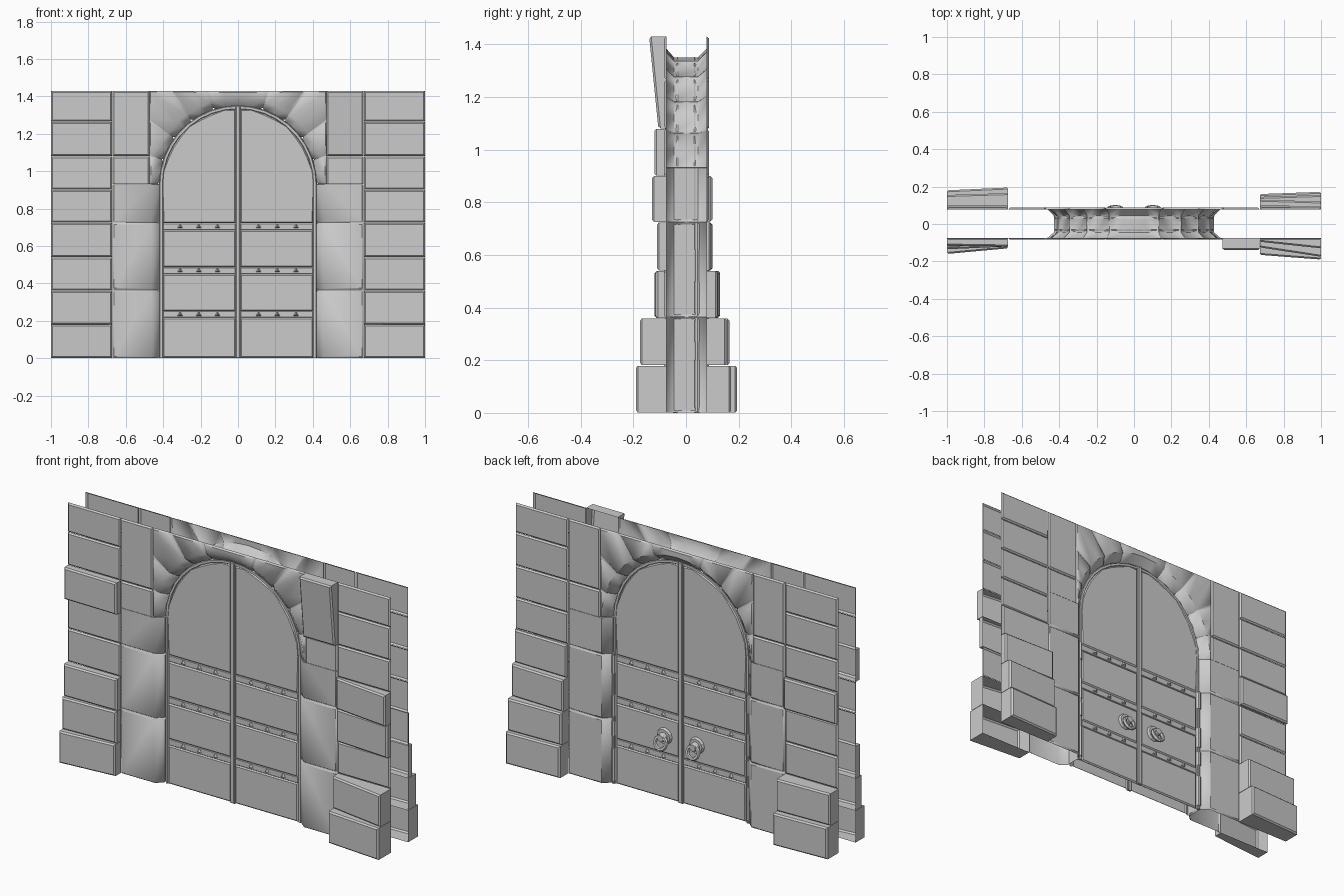
import bpy, bmesh
from math import sin, cos, radians, pi
from mathutils import Matrix

if "Cube" in bpy.data.objects:
    bpy.data.objects.remove(bpy.data.objects["Cube"])

H, SPRING, FRONT, BACK = 1.43, 0.93, -0.074, 0.078


def finish(name, bm, mirror=False):
    bmesh.ops.recalc_face_normals(bm, faces=bm.faces)
    me = bpy.data.meshes.new(name)
    bm.to_mesh(me)
    bm.free()
    ob = bpy.data.objects.new(name, me)
    bpy.context.collection.objects.link(ob)
    if mirror:
        ob.modifiers.new("Mirror", 'MIRROR')
    return ob


def prism(bm, pts, y0, ys, bevel=0.008, plain_below=-1):
    """Open-backed x,z outline from y0 to a face with its own y per corner, rim bevelled."""
    a = [bm.verts.new((x, y0, z)) for x, z in pts]
    b = [bm.verts.new((p[0], y, p[1])) for p, y in zip(pts, ys)]
    n = len(pts)
    for i in range(n):
        bm.faces.new((a[i], a[(i + 1) % n], b[(i + 1) % n], b[i]))
    cap = bm.faces.new(b)
    edges = [e for e in cap.edges if max(v.co.z for v in e.verts) > plain_below]
    bmesh.ops.bevel(bm, geom=edges, offset=bevel, segments=1, affect='EDGES')


def rect(x0, x1, z0, z1, g=0.001):
    return [(x0 + g, z0 + g), (x1 - g, z0 + g), (x1 - g, z1 - g), (x0 + g, z1 - g)]


# Outer quoin columns: face depth at the inner and outer edge for each row
ROWS = [0, .18, .36, .54, .725, .90, 1.08, 1.265, H]
FLAT_F, FLAT_B = (-.083, -.083), (.087, .087)
QUOINS = {
    ("front", 1): {0: (-.165, -.19), 1: (-.125, -.175), 3: (-.09, -.11), 4: (-.095, -.13)},
    ("front", -1): {0: (-.13, -.16), 1: (-.12, -.135), 2: (-.115, -.12), 5: (-.12, -.115)},
    ("back", 1): {0: (.16, .172), 1: (.145, .155), 2: (.13, .12), 3: (.1, .095)},
    ("back", -1): {0: (.195, .18), 1: (.165, .155), 4: (.1, .1)},
}
for (side, sx), deep in QUOINS.items():
    y0, flat = (FRONT, FLAT_F) if side == "front" else (BACK, FLAT_B)
    bm = bmesh.new()
    for i in range(8):
        yi, yo = deep.get(i, flat)
        pts = [(sx * x, z) for x, z in rect(.672, 1.001, ROWS[i], ROWS[i + 1])]
        prism(bm, pts, y0, (yi, yo, yo, yi))
    finish(f"{side}_{'right' if sx > 0 else 'left'}_quoins", bm)

# Upper blocks beside the arch; the front right one leans out
bm = bmesh.new()
for sx in (1, -1):
    for y0, y in ((FRONT, -.083), (BACK, .087)):
        pts = [(sx * x, z) for x, z in rect(.473, .672, SPRING, 1.08)]
        prism(bm, pts, y0, [y] * 4, plain_below=SPRING + .01)
        pts = [(sx * x, z) for x, z in rect(.473, .672, 1.08, H)]
        tilted = sx > 0 and y < 0
        prism(bm, pts, y0, (-.105, -.105, -.14, -.14) if tilted else [y] * 4)
finish("spandrel_blocks", bm)


# Jamb and arch: one stepped section swept up the jamb and round the arch
def section(t, arch, sunk):
    if arch:
        a = radians(t)
        d, base = (cos(a), sin(a)), SPRING
        out = min(.475 / max(cos(a), 1e-4), .5 / max(sin(a), 1e-4))
    else:
        d, base, out = (1, 0), t, .672
    s = .008 if sunk else 0
    prof = [(out - .001, FRONT), (out - .009, -.083 + s), (.463, -.083 + s), (.42 + s, -.045),
            (.42 + s, .045), (.463, .087 - s), (out - .009, .087 - s), (out - .001, BACK)]
    return [(r * d[0], y, base + r * d[1]) for r, y in prof]


def stone_stops(stops, cut, wide, plain_end=False):
    lo, hi = stops[0], stops[-1]
    res = [(lo + cut, True), (lo + wide, False)] + [(m, False) for m in stops[1:-1]]
    return res + ([(hi, False)] if plain_end else [(hi - wide, False), (hi - cut, True)])


secs = []
for z0, z1 in ((0, .365), (.365, .725), (.725, SPRING)):
    secs += [section(t, False, s) for t, s in stone_stops([z0, z1], .001, .009, z1 == SPRING)]
arch_start = len(secs)
for stops in ([0, 9, 18], [18, 27, 36], [36, 46.4, 54], [54, 63, 72], [72, 81, 90]):
    secs += [section(t, True, s) for t, s in stone_stops(stops, .2, 1.3, stops[-1] == 90)]
bm = bmesh.new()
rows = [[bm.verts.new(p) for p in s] for s in secs]
for k, (a, b) in enumerate(zip(rows, rows[1:])):
    # the wide jamb flange stops at the springing line
    for i in range(2, 5) if k == arch_start - 1 else range(7):
        bm.faces.new((a[i], a[i + 1], b[i + 1], b[i]))
surround = finish("arch_surround", bm, True)
bpy.context.view_layer.objects.active = surround
surround.select_set(True)
bpy.ops.object.shade_smooth_by_angle(angle=radians(44))


# Door: a panelled skin on the front and one on the back
def arc(r, n=9):
    return [(r * cos(pi / 2 * i / n), SPRING + r * sin(pi / 2 * i / n)) for i in range(n + 1)]


def arched(x0, r, z0):
    top = SPRING + (r * r - x0 * x0) ** .5
    return [(x0, z0), (r, z0)] + [p for p in arc(r) if p[0] > x0 + .02] + [(x0, top)]


for name, s in (("front", -1), ("back", 1)):
    # frame round the leaf edge
    bm = bmesh.new()
    loops = []
    for r, y in ((.423, .03), (.417, .044), (.405, .044), (.398, .034)):
        loops.append([bm.verts.new((x, s * y, z)) for x, z in [(r, 0)] + arc(r)])
    for a, b in zip(loops, loops[1:]):
        for i in range(len(a) - 1):
            bm.faces.new((a[i], a[i + 1], b[i + 1], b[i]))
    finish(name + "_door_frame", bm, True)

    # panels
    bm = bmesh.new()
    for z0, z1 in ((.001, .217), (.252, .45), (.487, .685)):
        prism(bm, rect(.012, .402, z0, z1, 0), s * .036, [s * .045] * 4, .007)
    top = arched(.012, .402, .722)
    prism(bm, top, s * .036, [s * .045] * len(top), .007)
    finish(name + "_door_panels", bm, True)

    # centre strip
    bm = bmesh.new()
    prism(bm, rect(-.013, .013, 0, 1.35, 0), s * .036, [s * .052] * 4, .004)
    finish(name + "_door_centre_strip", bm)

    # straps with three-sided studs
    bm = bmesh.new()
    for z in (.2345, .4685, .7035):
        prism(bm, rect(.012, .402, z - .018, z + .018, 0), s * .036, [s * .042] * 4, .003)
        for x in (.11, .21, .31):
            m = (Matrix.Translation((x, s * .048, z)) @ Matrix.Rotation(-s * pi / 2, 4, 'X')
                 @ Matrix.Rotation(pi if s > 0 else 0, 4, 'Z'))
            bmesh.ops.create_cone(bm, cap_ends=True, segments=3, radius1=.017, radius2=.004,
                                  depth=.014, matrix=m)
    finish(name + "_door_straps", bm, True)

# Hinge pins with thicker knuckles
bm = bmesh.new()
for z0, z1, r in ((0, .73, .009), (.02, .2, .013), (.27, .35, .013), (.38, .5, .013), (.62, .72, .013)):
    bmesh.ops.create_cone(bm, cap_ends=True, segments=8, radius1=r, radius2=r, depth=z1 - z0,
                          matrix=Matrix.Translation((.417, .043, (z0 + z1) / 2)))
finish("door_hinges", bm, True)

# Ring handles on the back
bm = bmesh.new()
for r1, r2, d, y in ((.046, .04, .014, .052), (.026, .018, .03, .072)):
    m = Matrix.Translation((.1, y, .35)) @ Matrix.Rotation(-pi / 2, 4, 'X')
    bmesh.ops.create_cone(bm, cap_ends=True, segments=12, radius1=r1, radius2=r2, depth=d, matrix=m)
finish("handle_rose", bm, True)
bpy.ops.mesh.primitive_torus_add(major_segments=12, minor_segments=6, major_radius=.034,
                                 minor_radius=.011, location=(0, 0, 0))
ring = bpy.context.object
ring.name = "handle_ring"
ring.data.transform(Matrix.Translation((.1, .082, .325)) @ Matrix.Rotation(pi / 2 + .25, 4, 'X'))
ring.modifiers.new("Mirror", 'MIRROR')
